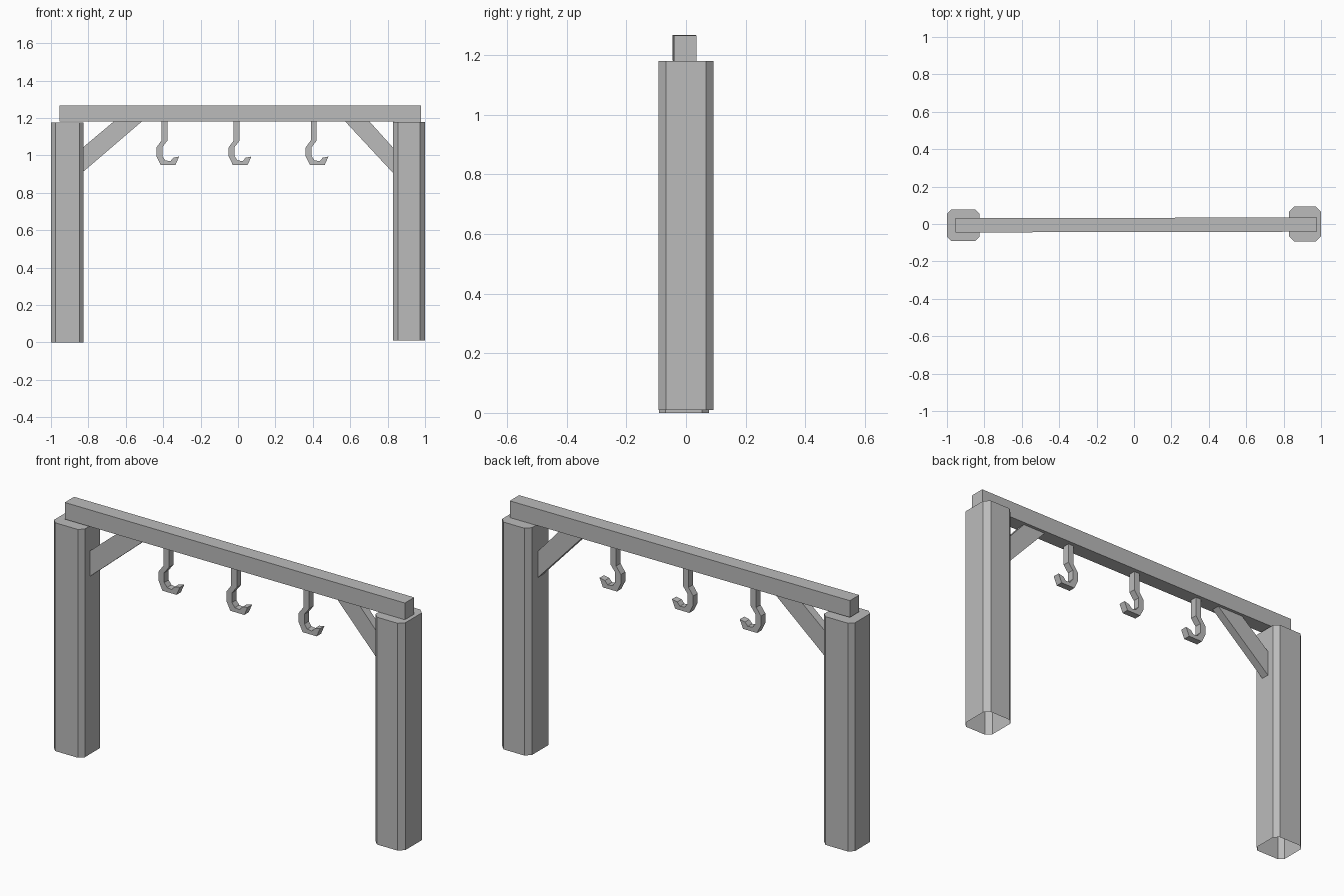
import bpy
import bmesh
from mathutils import Matrix, Vector

cube = bpy.data.objects.get("Cube")
if cube:
    bpy.data.objects.remove(cube)

grey = bpy.data.materials.new("plain_grey")
grey.use_nodes = True
colour = (0.5, 0.5, 0.5, 1)
grey.diffuse_color = colour
grey.node_tree.nodes["Principled BSDF"].inputs["Base Color"].default_value = colour


def prism(name, outline, extrude, location=(0, 0, 0), open_start=False):
    """Extrude a closed outline of 3D points; optionally leave its first end open."""
    bm = bmesh.new()
    start = bm.faces.new([bm.verts.new(p) for p in outline])
    result = bmesh.ops.extrude_face_region(bm, geom=[start], use_keep_orig=True)
    moved = [v for v in result["geom"] if isinstance(v, bmesh.types.BMVert)]
    bmesh.ops.translate(bm, verts=moved, vec=Vector(extrude))
    bmesh.ops.recalc_face_normals(bm, faces=bm.faces)
    if open_start:
        bmesh.ops.delete(bm, geom=[start], context="FACES_ONLY")
    mesh = bpy.data.meshes.new(name)
    bm.to_mesh(mesh)
    bm.free()
    mesh.materials.append(grey)
    obj = bpy.data.objects.new(name, mesh)
    obj.location = location
    bpy.context.collection.objects.link(obj)
    return obj


def post(name, x, y, half_x, half_y, bottom, top, cut):
    """Chamfered square post, hollow at the foot."""
    outline = []
    for sx, sy in ((1, 1), (-1, 1), (-1, -1), (1, -1)):
        corner = [(sx * half_x, sy * (half_y - cut), 0),
                  (sx * (half_x - cut), sy * half_y, 0)]
        outline += corner if sx == sy else corner[::-1]
    prism(name, outline, (0, 0, top - bottom), (x, y, bottom), open_start=True)


def side_profile(name, points, thickness, x=0, y=0):
    """Flat profile in the XZ plane, given thickness along Y."""
    outline = [(px, -thickness / 2, pz) for px, pz in points]
    return prism(name, outline, (0, thickness, 0), (x, y, 0))


# Posts
post("right_post", -0.9125, -0.007, 0.0875, 0.084, 0, 1.175, 0.023)
post("left_post", 0.915, 0, 0.085, 0.0925, 0.01, 1.18, 0.026)

# Top beam, very slightly crooked
beam = side_profile("top_beam", [(-0.967, -0.043), (0.967, -0.043),
                                 (0.967, 0.043), (-0.967, 0.043)], 0.076)
beam.matrix_world = (Matrix.Translation((0.012, -0.005, 1.224))
                     @ Matrix.Rotation(0.002, 4, "Z") @ Matrix.Rotation(0.001, 4, "Y"))

# Diagonal braces between posts and beam
side_profile("right_brace", [(-0.83, 0.911), (-0.51, 1.185),
                             (-0.66, 1.185), (-0.83, 1.042)], 0.042, y=-0.005)
side_profile("left_brace", [(0.835, 0.9), (0.57, 1.185),
                            (0.70, 1.185), (0.835, 1.035)], 0.042, y=-0.003)

# Hanging hooks
hook = [(-0.016, 1.185), (0.016, 1.185), (0.016, 1.08), (-0.011, 1.045),
        (-0.011, 0.995), (0.005, 0.973), (0.032, 0.97), (0.048, 0.988),
        (0.078, 0.994), (0.059, 0.95), (-0.021, 0.95), (-0.043, 0.995),
        (-0.043, 1.043), (-0.016, 1.08)]
for name, x in (("right", -0.393), ("middle", -0.007), ("left", 0.405)):
    side_profile(name + "_hook", hook, 0.036, x=x, y=-0.005)
